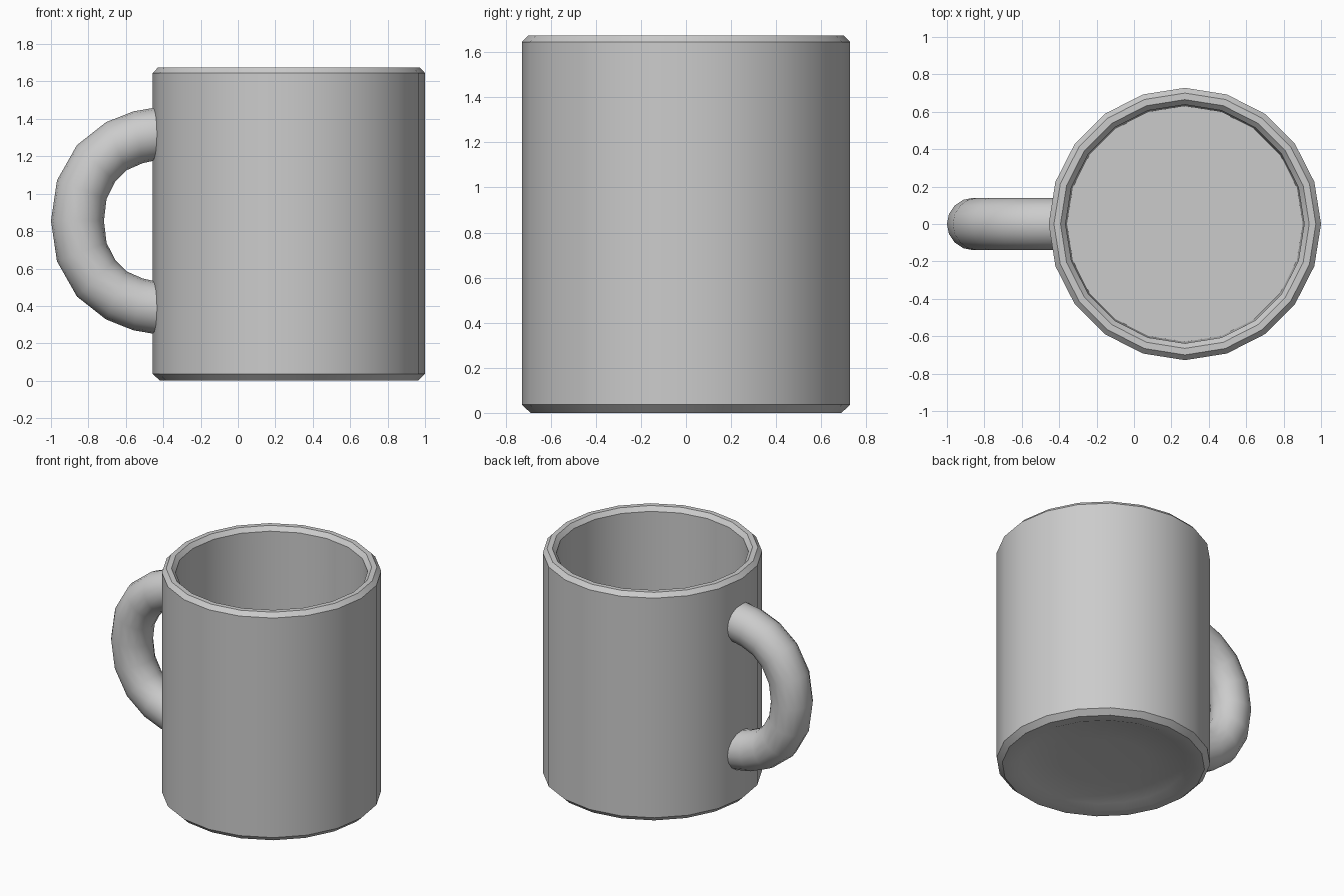
import bpy, bmesh, math
from mathutils import Vector

if "Cube" in bpy.data.objects:
    bpy.data.objects.remove(bpy.data.objects["Cube"])


def loft(name, rings, angle):
    """Skin a list of equal-length vertex rings, capping both ends."""
    bm = bmesh.new()
    loops = [[bm.verts.new(p) for p in ring] for ring in rings]
    n = len(loops[0])
    for a, b in zip(loops, loops[1:]):
        for i in range(n):
            j = (i + 1) % n
            bm.faces.new((a[i], a[j], b[j], b[i]))
    bm.faces.new(loops[0][::-1])
    bm.faces.new(loops[-1])
    bmesh.ops.recalc_face_normals(bm, faces=bm.faces)
    mesh = bpy.data.meshes.new(name)
    bm.to_mesh(mesh)
    bm.free()
    obj = bpy.data.objects.new(name, mesh)
    bpy.context.collection.objects.link(obj)
    bpy.ops.object.select_all(action='DESELECT')
    obj.select_set(True)
    bpy.context.view_layer.objects.active = obj
    bpy.ops.object.shade_smooth_by_angle(angle=math.radians(angle))
    return obj


# Mug body: 20-sided profile from recessed base, up the outside, down the inside
CX, SIDES = 0.272, 20
profile = [(0.30, 0.04), (0.56, 0.025), (0.62, 0.0), (0.69, 0.0), (0.728, 0.037),
           (0.728, 1.645), (0.70, 1.675), (0.665, 1.675), (0.638, 1.645),
           (0.63, 0.10)]
body_rings = [[(CX + r * math.cos(2 * math.pi * i / SIDES),
                r * math.sin(2 * math.pi * i / SIDES), z) for i in range(SIDES)]
              for r, z in profile]
loft("mug_body", body_rings, 40)

# Handle: outer and inner edge points of the upper half, mirrored about mid height
MID, TUBE = 0.855, 16
half = [((-1.0, 0.0), (-0.717, 0.0)),
        ((-0.968, 0.216), (-0.703, 0.118)),
        ((-0.861, 0.405), (-0.656, 0.21)),
        ((-0.706, 0.527), (-0.597, 0.27)),
        ((-0.56, 0.585), (-0.51, 0.308)),
        ((-0.445, 0.605), (-0.435, 0.325)),
        ((-0.385, 0.607), (-0.385, 0.327))]
sections = [((a, -b), (c, -d)) for (a, b), (c, d) in half[:0:-1]] + half
handle_rings = []
for (ox, oz), (ix, iz) in sections:
    outer, inner = Vector((ox, 0, MID + oz)), Vector((ix, 0, MID + iz))
    mid, arm = (outer + inner) / 2, (outer - inner) / 2
    handle_rings.append([mid + arm * math.cos(t) + Vector((0, 0.14 * math.sin(t), 0))
                         for t in (2 * math.pi * k / TUBE for k in range(TUBE))])
loft("handle", handle_rings, 50)
